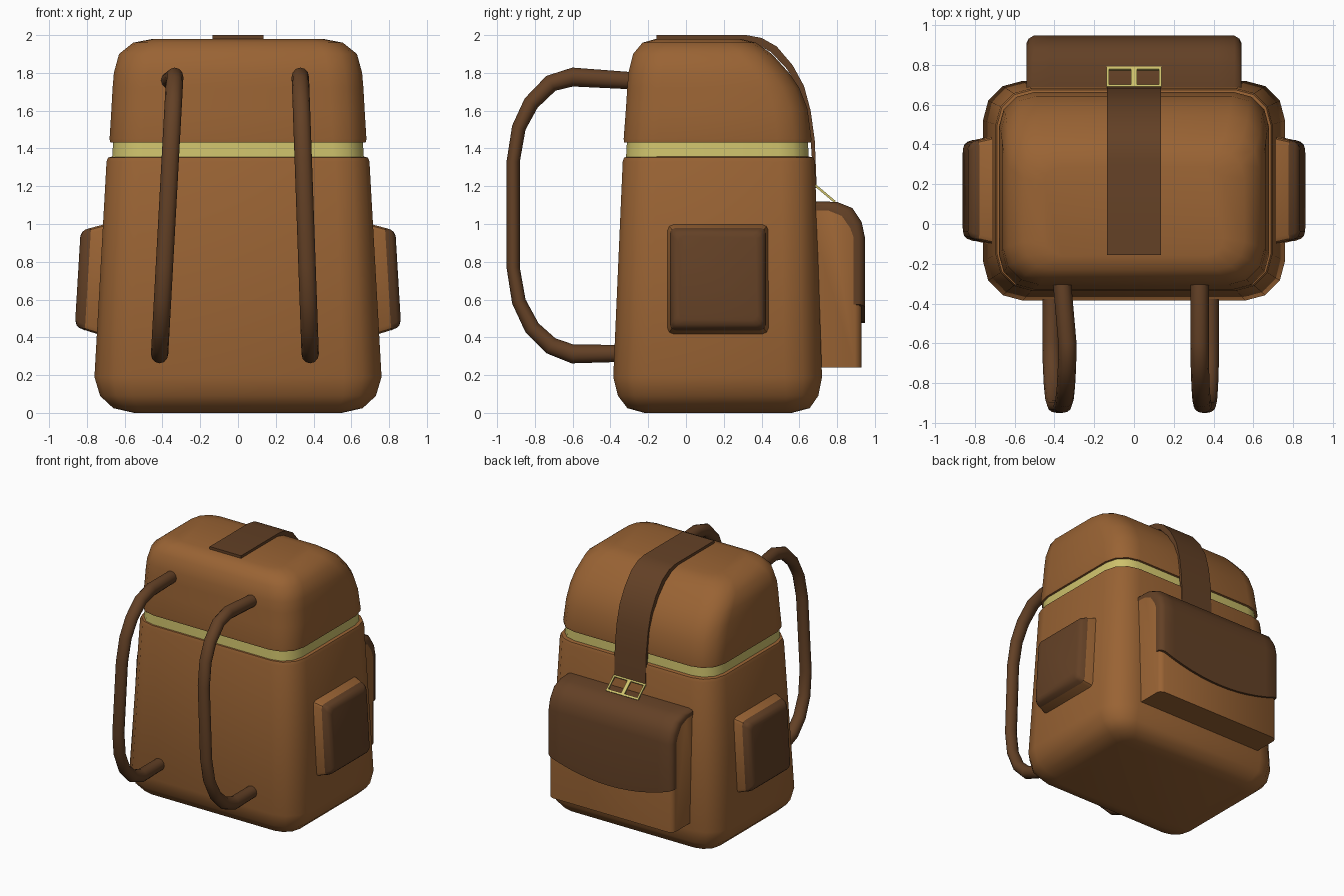
import bpy, bmesh
from math import sin, cos, pi, radians
from mathutils import Vector

if "Cube" in bpy.data.objects:
    bpy.data.objects.remove(bpy.data.objects["Cube"])


def material(name, rgb):
    m = bpy.data.materials.new(name)
    m.diffuse_color = (*rgb, 1)
    m.use_nodes = True
    m.node_tree.nodes["Principled BSDF"].inputs["Base Color"].default_value = m.diffuse_color
    return m


BROWN = material("brown_leather", (0.32, 0.125, 0.034))
DARK = material("dark_leather", (0.125, 0.052, 0.019))
YELLOW = material("yellow_trim", (0.62, 0.54, 0.15))


def loft(name, mat, *stacks, angle=40):
    """Skin each stack of equal-sized rings, cap both ends, shade smooth by angle."""
    bm = bmesh.new()
    for rings in stacks:
        vs = [[bm.verts.new(p) for p in ring] for ring in rings]
        n = len(vs[0])
        for a, b in zip(vs, vs[1:]):
            for i in range(n):
                j = (i + 1) % n
                bm.faces.new((a[i], a[j], b[j], b[i]))
        bm.faces.new(vs[0][::-1])
        bm.faces.new(vs[-1])
    bmesh.ops.recalc_face_normals(bm, faces=bm.faces)
    me = bpy.data.meshes.new(name)
    bm.to_mesh(me)
    bm.free()
    for p in me.polygons:
        p.use_smooth = True
    me.set_sharp_from_angle(angle=radians(angle))
    me.materials.append(mat)
    ob = bpy.data.objects.new(name, me)
    bpy.context.collection.objects.link(ob)
    return ob


def rrect(u0, u1, v0, v1, r, seg=3):
    """Rounded rectangle as 2D points."""
    pts = []
    for k, (cu, cv) in enumerate([(u1 - r, v1 - r), (u0 + r, v1 - r),
                                  (u0 + r, v0 + r), (u1 - r, v0 + r)]):
        for i in range(seg + 1):
            a = pi / 2 * (k + i / seg)
            pts.append((cu + r * cos(a), cv + r * sin(a)))
    return pts


def level(z, hx, y0, y1, r):
    return [(x, y, z) for x, y in rrect(-hx, hx, y0, y1, r)]


# Main bag, tapering upward
loft("bag_body", BROWN, [level(*a) for a in [
    (0, .55, -.22, .56, .08), (.025, .66, -.31, .655, .13),
    (.09, .73, -.36, .70, .17), (.19, .76, -.385, .72, .2),
    (1.33, .696, -.335, .682, .18), (1.352, .688, -.328, .674, .175),
    (1.358, .66, -.30, .645, .16)]], angle=50)

# Zip band
loft("zip_band", YELLOW, [level(1.34, .667, -.318, .65, .16),
                          level(1.45, .660, -.312, .645, .16)])

# Lid, rounder towards the pocket side
loft("lid", BROWN, [level(*a) for a in [
    (1.43, .65, -.30, .64, .16), (1.432, .676, -.328, .662, .175),
    (1.45, .68, -.33, .664, .18), (1.61, .67, -.318, .643, .18),
    (1.72, .664, -.311, .60, .18), (1.80, .657, -.305, .545, .18),
    (1.90, .63, -.28, .455, .17), (1.96, .555, -.23, .37, .14),
    (1.98, .45, -.16, .29, .09)]], angle=50)

# Closing strap over the lid
outer = [(-.155, 2.0), (.32, 2.0), (.40, 1.985), (.48, 1.94), (.565, 1.84),
         (.625, 1.73), (.66, 1.60), (.682, 1.44), (.692, 1.19)]
inner = [(-.155, 1.965), (.28, 1.965), (.38, 1.95), (.45, 1.91), (.535, 1.82),
         (.60, 1.71), (.637, 1.59), (.66, 1.44), (.678, 1.19)]
loft("closing_strap", DARK,
     [[(x, y, z) for y, z in outer + inner[::-1]] for x in (-.135, .135)])


# Buckle: tilted rectangular frame with a centre prong
def plate(x0, x1, t0, t1, h=.006):
    def pt(x, t, s):
        return Vector((x, .69 + .095 * t, 1.20 - .08 * t)) + s * h * Vector((0, .64, .77))
    return [[pt(x, t, s) for x, t in ((x0, t0), (x1, t0), (x1, t1), (x0, t1))]
            for s in (-1, 1)]


loft("buckle", YELLOW, plate(-.138, -.125, 0, 1), plate(.125, .138, 0, 1),
     plate(-.138, .138, -.05, .07), plate(-.138, .138, .9, 1.03),
     plate(-.014, .014, 0, 1))

# Front pocket; ends inset slightly for rounded corners
ends = [(-.54, .035), (-.53, .015), (-.505, 0)]
ends += [(-x, d) for x, d in ends[::-1]]
pouch = [(.64, .24), (.93, .24), (.93, .93), (.915, 1.0), (.87, 1.065),
         (.80, 1.095), (.64, 1.10)]
loft("pocket_pouch", BROWN,
     [[(x * .993, y - d * (y > .7), z - d * .5 * (z > .9)) for y, z in pouch]
      for x, d in ends])

# Pocket flap with curved lower edge
cols = ends[:3] + [(-.505 + 1.01 * i / 12, 0) for i in range(1, 12)] + ends[3:]
flap_o = [(.66, 1.12), (.80, 1.117), (.88, 1.085), (.93, 1.01), (.947, .93)]
flap_i = [(.66, 1.09), (.79, 1.088), (.86, 1.06), (.905, .995), (.922, .93)]


def flap_ring(x, d):
    zb = .475 + .10 * (x / .54) ** 2
    o = flap_o + [(.947, zb)]
    i = flap_i + [(.922, zb)]
    return [(x, y - d * (y > .7), z - d * .5 * (z > .98)) for y, z in o + i[::-1]]


loft("pocket_flap", DARK, [flap_ring(x, d) for x, d in cols])


# Side pockets, leaning with the bag wall
def side_ring(s, x, y0, y1, z0, z1, r):
    return [(s * (x + (.7 - z) * .06), y, z) for y, z in rrect(y0, y1, z0, z1, r, 2)]


for s, side in ((-1, "left"), (1, "right")):
    loft(side + "_side_pocket", BROWN, [side_ring(s, *a) for a in [
        (.66, -.108, .445, .405, 1.005, .03), (.72, -.10, .438, .415, 1.0, .03),
        (.80, -.082, .42, .44, .978, .03)]])
    loft(side + "_side_pocket_panel", DARK, [side_ring(s, *a) for a in [
        (.795, -.085, .423, .437, .98, .03), (.825, -.075, .413, .45, .97, .03),
        (.841, -.062, .40, .465, .957, .03), (.849, -.04, .378, .49, .935, .03)]])


# Shoulder straps: oval tube along a path in side view
path = [(-.26, 1.757), (-.60, 1.778), (-.715, 1.745), (-.82, 1.64), (-.885, 1.51),
        (-.915, 1.33), (-.915, .77), (-.885, .59), (-.815, .45), (-.715, .355),
        (-.60, .312), (-.34, .315)]
half = [.045, .05, .046, .042, .037, .035, .035, .037, .042, .046, .05, .045]


def strap_rings(x_wall, x_top, x_low):
    rings = []
    for i, (y, z) in enumerate(path):
        a, b = path[max(i - 1, 0)], path[min(i + 1, len(path) - 1)]
        t = Vector((0, b[0] - a[0], b[1] - a[1])).normalized()
        n = Vector((0, -t.z, t.y))
        x = x_wall if i == 0 else x_top + (x_low - x_top) * (1.778 - z) / 1.466
        c = Vector((x, y, z))
        rings.append([c + Vector((.046 * cos(k * pi / 6), 0, 0))
                      + n * half[i] * sin(k * pi / 6) for k in range(12)])
    return rings


loft("left_shoulder_strap", DARK, strap_rings(-.365, -.335, -.415), angle=50)
loft("right_shoulder_strap", DARK, strap_rings(.33, .33, .382), angle=50)
